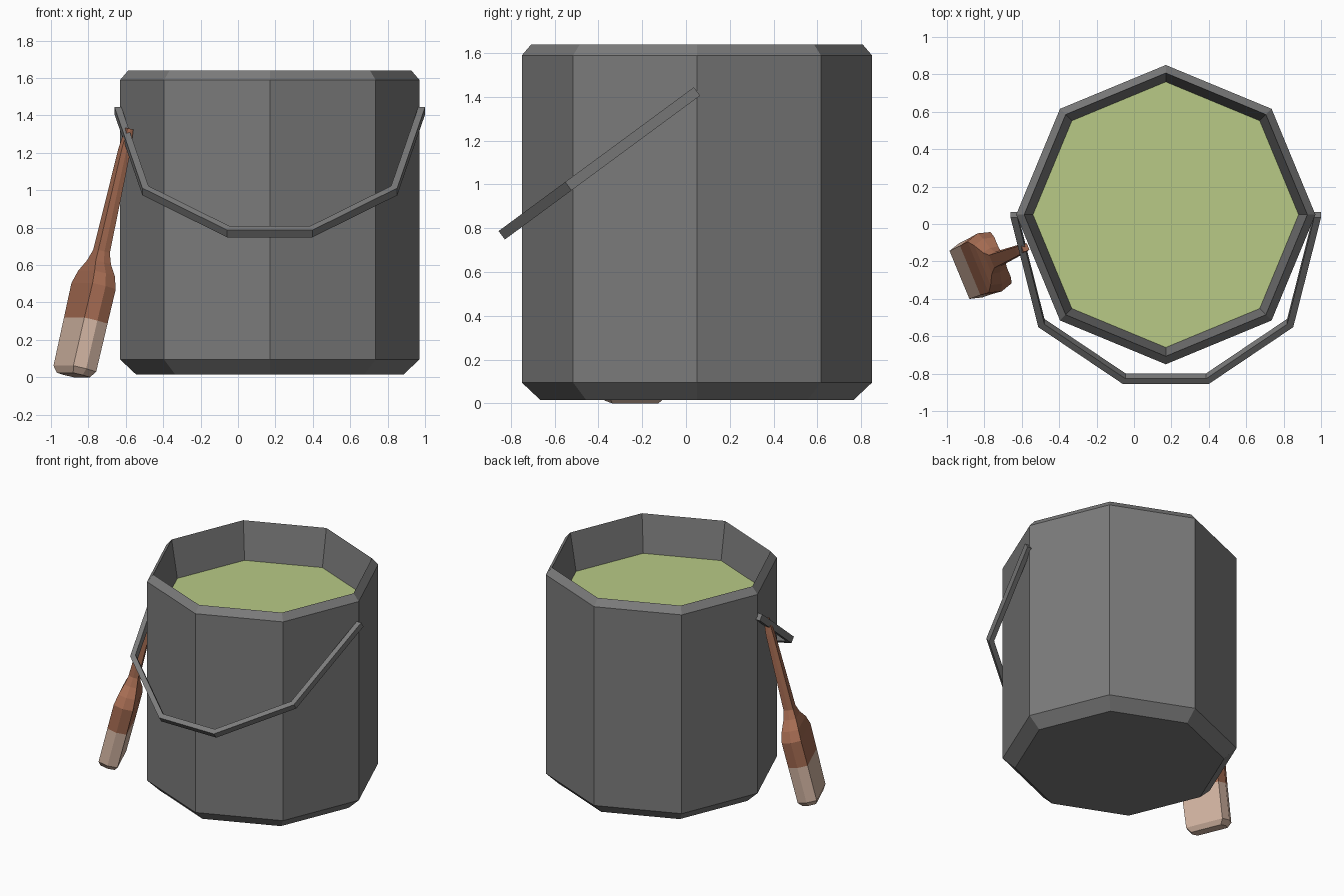
import bpy
import bmesh
import math
from mathutils import Vector

cube = bpy.data.objects.get("Cube")
if cube:
    bpy.data.objects.remove(cube, do_unlink=True)


def material(name, colour):
    mat = bpy.data.materials.new(name)
    mat.use_nodes = True
    mat.diffuse_color = (*colour, 1)
    node = mat.node_tree.nodes["Principled BSDF"]
    node.inputs["Base Color"].default_value = (*colour, 1)
    return mat


steel = material("grey steel", (0.2, 0.2, 0.2))
paint = material("green paint", (0.48, 0.59, 0.24))
wood = material("brown wood", (0.38, 0.15, 0.085))
bristle = material("pale bristles", (0.66, 0.47, 0.37))


def loft(name, rings, mats, cap_start=True, cap_end=True, rule=None):
    """Skin a list of equal-sized rings; rule picks a material per band."""
    bm = bmesh.new()
    loops = [[bm.verts.new(p) for p in ring] for ring in rings]
    n = len(loops[0])
    for band, (a, b) in enumerate(zip(loops, loops[1:])):
        for i in range(n):
            j = (i + 1) % n
            face = bm.faces.new((a[i], a[j], b[j], b[i]))
            face.material_index = rule(band) if rule else 0
    if cap_start:
        bm.faces.new(loops[0][::-1])
    if cap_end:
        cap = bm.faces.new(loops[-1])
        cap.material_index = rule(len(loops)) if rule else 0
    if cap_start and cap_end:
        bmesh.ops.recalc_face_normals(bm, faces=bm.faces)
    mesh = bpy.data.meshes.new(name)
    bm.to_mesh(mesh)
    bm.free()
    for mat in mats:
        mesh.materials.append(mat)
    obj = bpy.data.objects.new(name, mesh)
    bpy.context.collection.objects.link(obj)
    return obj


# Eight-sided bucket with chamfered base and rim
CENTRE = Vector((0.17, 0.05, 0))


def octagon(radius, z):
    angles = [math.radians(45 * i) for i in range(8)]
    return [CENTRE + Vector((radius * math.cos(a), radius * math.sin(a), z)) for a in angles]


LEVEL = 1.36
profile = [(0.715, 0.015), (0.8, 0.095), (0.8, 1.59), (0.757, 1.64), (0.71, LEVEL)]
loft("bucket", [octagon(r, z) for r, z in profile], [steel], cap_end=False)
loft("paint_surface", [octagon(0.71, LEVEL - 0.005), octagon(0.71, LEVEL)], [paint])

# Carrying handle: a square bar bent in a tilted plane
across = Vector((1, 0, 0))
down = Vector((0, -0.805, -0.593))
up = Vector((0, -0.593, 0.805))
pivot = CENTRE + Vector((0, 0, 1.425))
half = [Vector((0.812, 0)), Vector((0.665, 0.72)), Vector((0.222, 1.09))]
path = half + [Vector((-p.x, p.y)) for p in reversed(half)]
# Mirrored end points make the bar ends square to the pivot line
guide = [Vector((half[1].x, -half[1].y))] + path + [Vector((-half[1].x, -half[1].y))]
BAR, DEPTH = 0.018, 0.024

rings = []
for before, point, after in zip(guide, path, guide[2:]):
    d1, d2 = (point - before).normalized(), (after - point).normalized()
    n1, n2 = Vector((d1.y, -d1.x)), Vector((d2.y, -d2.x))
    mitre = (n1 + n2) * BAR / (1 + n1.dot(n2))
    ring = []
    for side, lift in ((-1, -1), (1, -1), (1, 1), (-1, 1)):
        p = point + mitre * side
        ring.append(pivot + across * p.x + down * p.y + up * lift * DEPTH)
    rings.append(ring)
loft("carrying_handle", rings, [steel])

# Paintbrush leaning on the bucket's side
face_angle = math.radians(22.5)
lean = Vector((math.cos(face_angle), math.sin(face_angle), 0))
wide = Vector((lean.y, -lean.x, 0))
tilt = math.radians(13.8)
axis = lean * math.sin(tilt) + Vector((0, 0, math.cos(tilt)))
thick = axis.cross(wide)
foot = Vector((-0.88, -0.25, 0.012))

# Height along the brush, half width, half thickness
sections = [
    (0, 0.13, 0.05), (0.035, 0.158, 0.068), (0.3, 0.162, 0.069),
    (0.49, 0.168, 0.069), (0.56, 0.13, 0.06), (0.62, 0.07, 0.045),
    (0.68, 0.042, 0.034), (1.24, 0.028, 0.026), (1.355, 0.02, 0.017),
]


def hexagon(height, w, t):
    outline = [(w, 0), (w * 0.88, t), (-w * 0.88, t), (-w, 0), (-w * 0.88, -t), (w * 0.88, -t)]
    return [foot + axis * height + wide * a + thick * b for a, b in outline]


loft("paintbrush", [hexagon(*s) for s in sections], [bristle, wood],
     rule=lambda band: 0 if band < 2 else 1)
